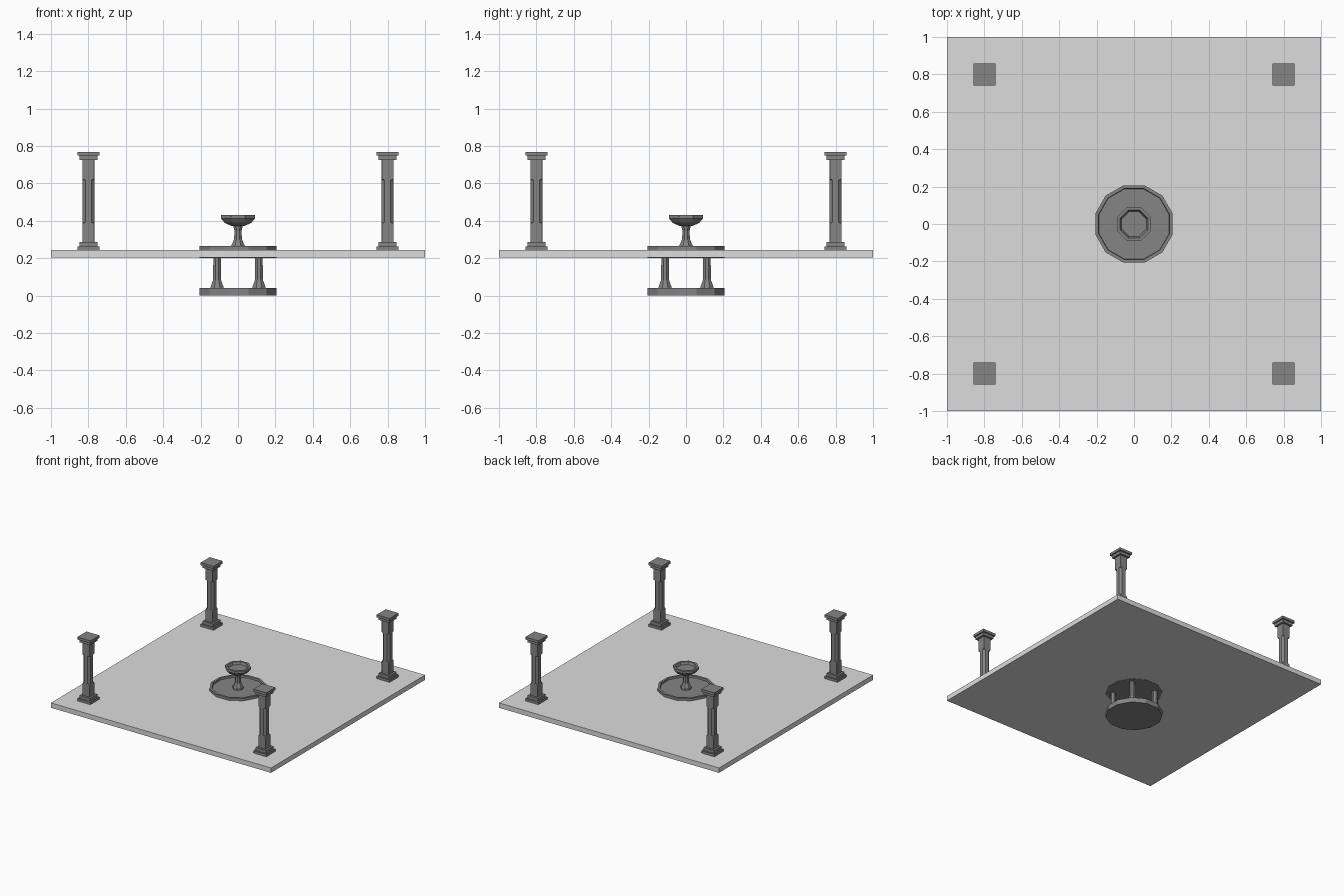
import bpy, bmesh, math

if "Cube" in bpy.data.objects:
    bpy.data.objects.remove(bpy.data.objects["Cube"])

def material(name, v):
    m = bpy.data.materials.new(name)
    m.diffuse_color = (v, v, v, 1)
    m.use_nodes = True
    m.node_tree.nodes["Principled BSDF"].inputs["Base Color"].default_value = m.diffuse_color
    return m

light_stone = material("light_stone", 0.72)
dark_stone = material("dark_stone", 0.235)

def loft(name, rings, mat, loc=(0, 0, 0)):
    """Skin a stack of equal-length rings and cap both ends."""
    bm = bmesh.new()
    rows = [[bm.verts.new(p) for p in r] for r in rings]
    n = len(rows[0])
    for a, b in zip(rows, rows[1:]):
        for i in range(n):
            j = (i + 1) % n
            bm.faces.new((a[i], a[j], b[j], b[i]))
    bm.faces.new(rows[0][::-1])
    bm.faces.new(rows[-1])
    bmesh.ops.recalc_face_normals(bm, faces=bm.faces)
    me = bpy.data.meshes.new(name)
    bm.to_mesh(me)
    bm.free()
    me.materials.append(mat)
    ob = bpy.data.objects.new(name, me)
    ob.location = loc
    bpy.context.collection.objects.link(ob)
    return ob

def ngon(apothem, z, n):
    """Regular polygon with flat sides facing the axes."""
    r = apothem / math.cos(math.pi / n)
    return [(r * math.cos(2 * math.pi * (i + .5) / n),
             r * math.sin(2 * math.pi * (i + .5) / n), z) for i in range(n)]

def lathe(name, profile, n, mat, loc=(0, 0, 0)):
    return loft(name, [ngon(r, z, n) for r, z in profile], mat, loc)

def chamfered(h, c, z):
    """Square of half width h with corners cut by c."""
    k = h - c
    return [(x, y, z) for x, y in ((h, -k), (h, k), (k, h), (-k, h),
                                   (-h, k), (-h, -k), (-k, -h), (k, -h))]

# floor slab
lathe("floor_slab", [(1, 0.204), (1, 0.244)], 4, light_stone)

# round foot, and basin passing through the slab with a raised rim
lathe("round_foot", [(0.207, 0), (0.207, 0.04)], 12, dark_stone)
lathe("basin", [(0.207, 0.202), (0.207, 0.265), (0.19, 0.265), (0.188, 0.25)],
      12, dark_stone)

# fountain stem and bowl
lathe("fountain_stem", [(0.037, 0.249), (0.037, 0.267), (0.021, 0.3),
                        (0.019, 0.345), (0.026, 0.378)], 8, dark_stone)
lathe("fountain_bowl", [(0.035, 0.372), (0.072, 0.39), (0.09, 0.412), (0.09, 0.432),
                        (0.074, 0.432), (0.066, 0.412)], 8, dark_stone)

for sx in (-1, 1):
    for sy in (-1, 1):
        # short legs under the basin
        lathe("under_leg", [(0.036, 0.04), (0.034, 0.048), (0.021, 0.085),
                            (0.02, 0.203)], 8, dark_stone, (0.112 * sx, 0.112 * sy, 0))
        # corner pillar: stepped base, shaft with cut corners, stepped cap
        p = (0.8 * sx, 0.8 * sy, 0)
        lathe("pillar_base", [(0.059, 0.243), (0.059, 0.264), (0.048, 0.264),
                              (0.048, 0.288)], 4, dark_stone, p)
        loft("pillar_shaft", [chamfered(0.032, c, z) for c, z in
                              ((0.001, 0.287), (0.001, 0.385), (0.016, 0.392),
                               (0.016, 0.618), (0.001, 0.625), (0.001, 0.726))],
             dark_stone, p)
        lathe("pillar_cap", [(0.048, 0.725), (0.048, 0.748), (0.059, 0.748),
                             (0.059, 0.769)], 4, dark_stone, p)
